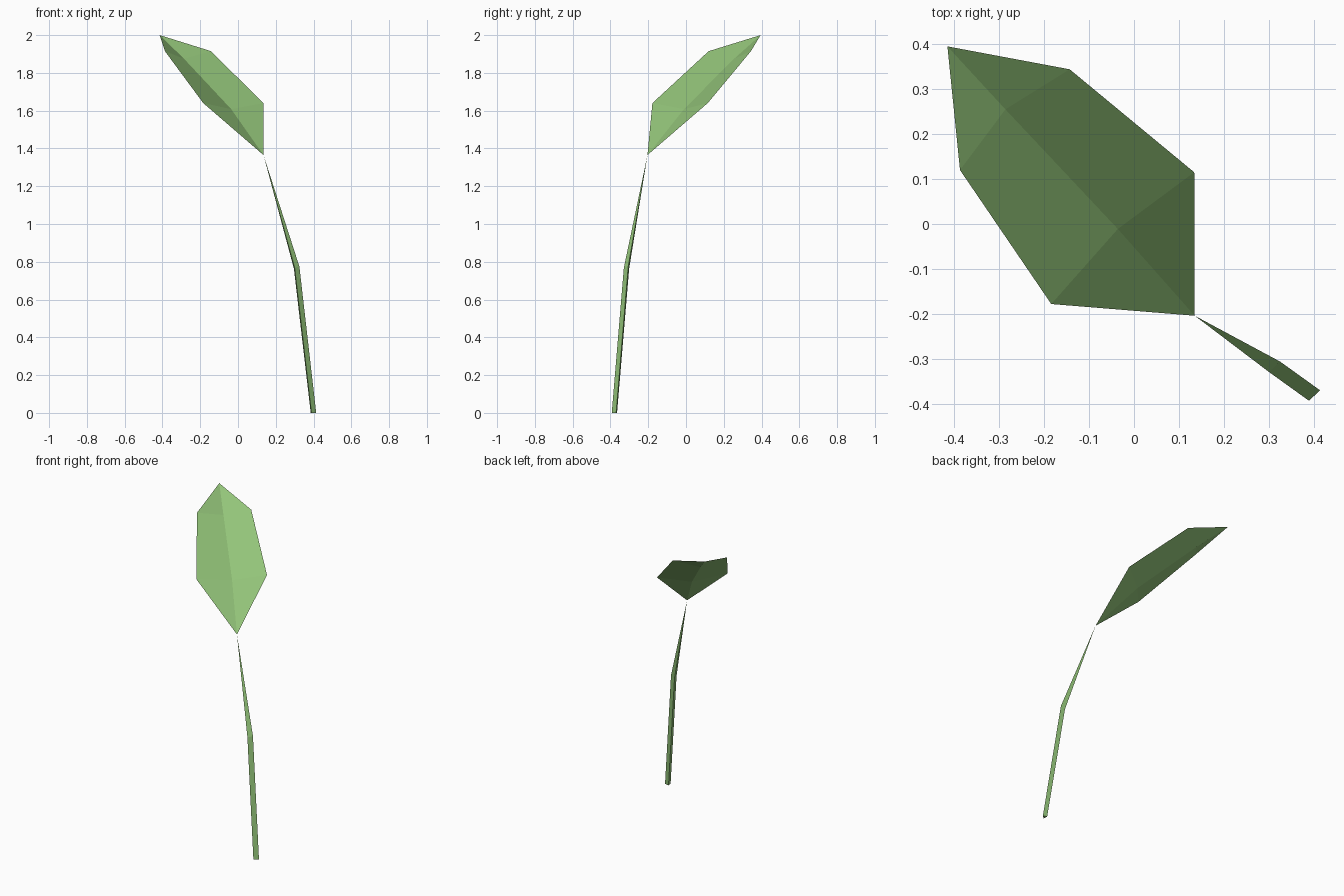
import bpy, bmesh
from mathutils import Vector

if "Cube" in bpy.data.objects:
    bpy.data.objects.remove(bpy.data.objects["Cube"])

green = bpy.data.materials.new("leaf green")
green.diffuse_color = (0.29, 0.55, 0.19, 1)
green.use_nodes = True
green.node_tree.nodes["Principled BSDF"].inputs["Base Color"].default_value = green.diffuse_color


def make_object(name, bm):
    mesh = bpy.data.meshes.new(name)
    bm.to_mesh(mesh)
    bm.free()
    mesh.materials.append(green)
    bpy.context.collection.objects.link(bpy.data.objects.new(name, mesh))


base = Vector((0.135, -0.204, 1.365))

# Stem: bent three-sided tube, narrowing to a point at the leaf
bm = bmesh.new()
section = [(-0.012, -0.017, 0.0), (0.013, 0.006, 0.006), (-0.016, 0.011, -0.006)]
path = [((0.401, -0.376, 0), 0), ((0.312, -0.312, 0.769), 1)]
rings = [[bm.verts.new((c[0] + x, c[1] + y, c[2] + z * tilt)) for x, y, z in section]
         for c, tilt in path]
end = bm.verts.new(base)
for i in range(3):
    j = (i + 1) % 3
    bm.faces.new((rings[0][i], rings[0][j], rings[1][j], rings[1][i]))
    bm.faces.new((rings[1][i], rings[1][j], end))
bm.faces.new(rings[0][::-1])
make_object("stem", bm)

# Leaf: flat-faced blade folded along its midrib (left edge, midrib, right edge)
bm = bmesh.new()
rows = [[(-0.184, -0.178, 1.64), (-0.036, -0.011, 1.608), (0.134, 0.115, 1.64)],
        [(-0.387, 0.12, 1.915), (-0.286, 0.255, 1.875), (-0.143, 0.344, 1.915)]]
low, high = [[bm.verts.new(p) for p in row] for row in rows]
root = bm.verts.new(base)
tip = bm.verts.new((-0.415, 0.395, 2.0))
for i in range(2):
    bm.faces.new((root, low[i + 1], low[i]))
    bm.faces.new((low[i], low[i + 1], high[i + 1], high[i]))
    bm.faces.new((high[i], high[i + 1], tip))
make_object("leaf", bm)
